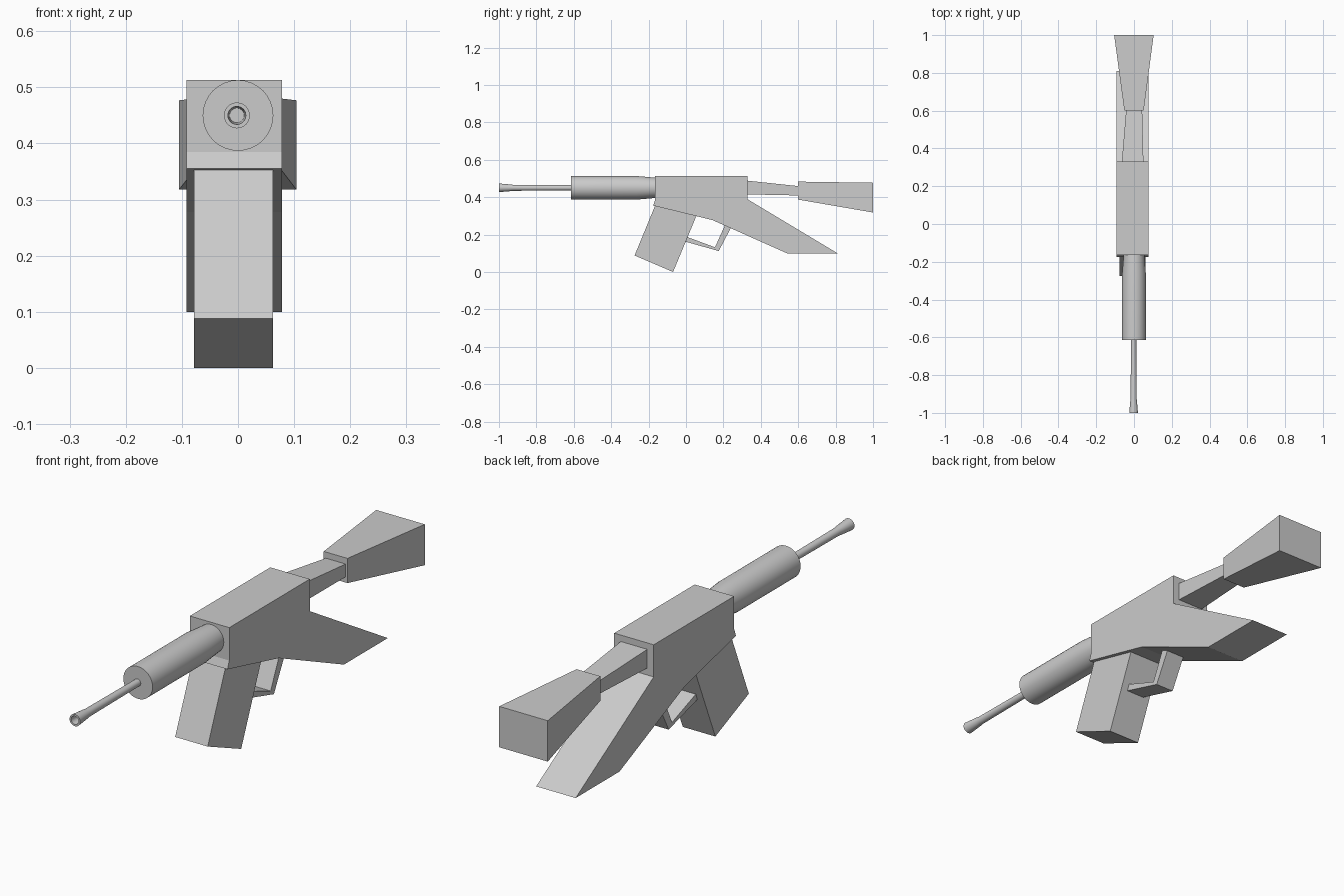
import bpy, bmesh, math

if "Cube" in bpy.data.objects:
    bpy.data.objects.remove(bpy.data.objects["Cube"])


def finish(name, bm):
    bmesh.ops.recalc_face_normals(bm, faces=bm.faces)
    mesh = bpy.data.meshes.new(name)
    bm.to_mesh(mesh)
    bm.free()
    obj = bpy.data.objects.new(name, mesh)
    bpy.context.collection.objects.link(obj)
    return obj


def extrude_profile(name, points, x0, x1):
    """Side profile of (y, z) points extruded across x."""
    bm = bmesh.new()
    face = bm.faces.new([bm.verts.new((x0, y, z)) for y, z in points])
    ext = bmesh.ops.extrude_face_region(bm, geom=[face])["geom"]
    verts = [g for g in ext if isinstance(g, bmesh.types.BMVert)]
    bmesh.ops.translate(bm, verts=verts, vec=(x1 - x0, 0, 0))
    return finish(name, bm)


def taper_box(name, front, back):
    """Box between two rectangles, each (y, x0, x1, z0, z1)."""
    bm = bmesh.new()
    rings = []
    for y, x0, x1, z0, z1 in (front, back):
        corners = ((x0, z0), (x1, z0), (x1, z1), (x0, z1))
        rings.append([bm.verts.new((x, y, z)) for x, z in corners])
    a, b = rings
    bm.faces.new(a)
    bm.faces.new(b)
    for i in range(4):
        j = (i + 1) % 4
        bm.faces.new((a[i], a[j], b[j], b[i]))
    return finish(name, bm)


def lathe(name, profile, cx, cz, sides=32):
    """Closed (y, radius) profile turned around the y axis."""
    bm = bmesh.new()
    rings = []
    for y, r in profile:
        rings.append([bm.verts.new((cx + r * math.cos(t), y, cz + r * math.sin(t)))
                      for t in (2 * math.pi * i / sides for i in range(sides))])
    for a, b in zip(rings, rings[1:]):
        for i in range(sides):
            j = (i + 1) % sides
            bm.faces.new((a[i], a[j], b[j], b[i]))
    bm.faces.new(rings[0])
    bm.faces.new(rings[-1])
    obj = finish(name, bm)
    bpy.ops.object.select_all(action='DESELECT')
    obj.select_set(True)
    bpy.context.view_layer.objects.active = obj
    bpy.ops.object.shade_smooth_by_angle(angle=math.radians(30))
    return obj


# Main body with the swept rear grip
extrude_profile("receiver", [(-0.165, 0.513), (0.33, 0.513), (0.33, 0.388), (0.81, 0.1),
                             (0.54, 0.1), (0.14, 0.278), (-0.176, 0.355), (-0.165, 0.385)],
                -0.092, 0.078)

# Slanted magazine, tucked into the body
extrude_profile("magazine", [(-0.165, 0.355), (-0.275, 0.088), (-0.069, 0.0), (0.06, 0.31),
                             (0.03, 0.34)], -0.078, 0.062)

# Bent trigger guard strip
extrude_profile("trigger_guard", [(-0.01, 0.193), (0.155, 0.132), (0.215, 0.265),
                                  (0.25, 0.255), (0.175, 0.112), (-0.01, 0.164)],
                -0.048, 0.032)

# Stock: narrow neck and flared butt
taper_box("stock_neck", (0.32, -0.065, 0.05, 0.415, 0.489), (0.61, -0.041, 0.043, 0.409, 0.458))
taper_box("stock_butt", (0.6, -0.051, 0.051, 0.387, 0.483), (1.0, -0.105, 0.104, 0.318, 0.477))

# Round handguard tapering into the body
lathe("handguard", [(-0.615, 0.063), (-0.265, 0.063), (-0.16, 0.054)], 0, 0.45)

# Barrel with flared hollow muzzle
lathe("barrel", [(-0.6, 0.014), (-0.925, 0.016), (-0.94, 0.018), (-1.0, 0.023), (-1.0, 0.016),
                 (-0.93, 0.013)], -0.002, 0.45)
